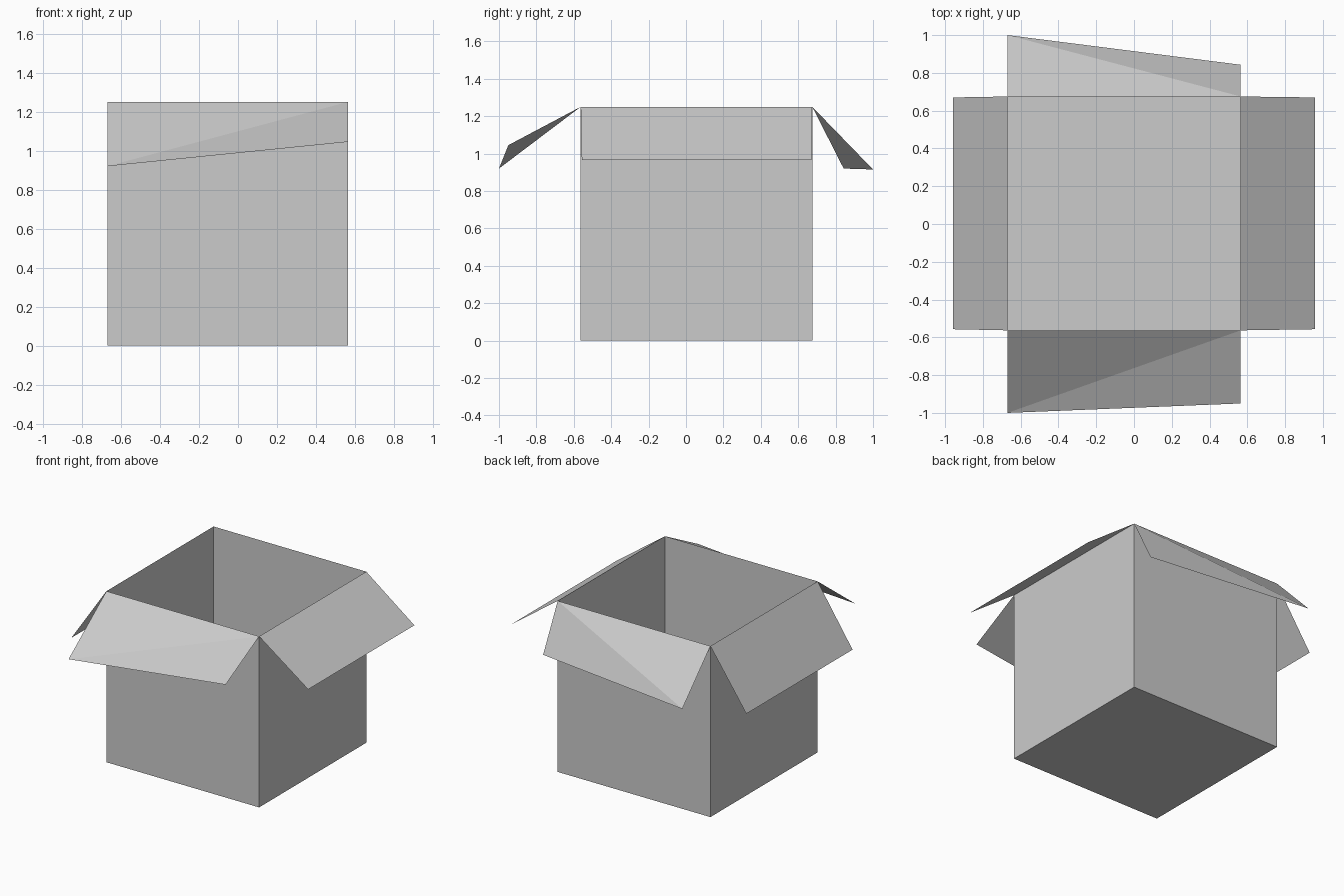
import bpy
import bmesh

cube = bpy.data.objects.get("Cube")
if cube:
    bpy.data.objects.remove(cube, do_unlink=True)

# Plain grey card
card = bpy.data.materials.new("grey_card")
card.use_nodes = True
grey = (0.6, 0.6, 0.6, 1)
card.diffuse_color = grey
card.node_tree.nodes["Principled BSDF"].inputs["Base Color"].default_value = grey

X0, X1 = -0.67, 0.565
Y0, Y1 = -0.563, 0.675
TOP = 1.25


def add_object(name, bm):
    mesh = bpy.data.meshes.new(name)
    bm.to_mesh(mesh)
    bm.free()
    mesh.materials.append(card)
    obj = bpy.data.objects.new(name, mesh)
    bpy.context.collection.objects.link(obj)


def add_flap(name, hinge_a, hinge_b, outer_b, outer_a):
    """Thin sheet folded along hinge a-b, creased from hinge b to outer a."""
    bm = bmesh.new()
    a, b = [bm.verts.new((*p, TOP)) for p in (hinge_a, hinge_b)]
    c, d = [bm.verts.new(p) for p in (outer_b, outer_a)]
    bm.faces.new((a, d, b))
    bm.faces.new((b, d, c))
    add_object(name, bm)


# Open box body: a cube without its lid
bm = bmesh.new()
bmesh.ops.create_cube(bm, size=1)
bmesh.ops.scale(bm, vec=(X1 - X0, Y1 - Y0, TOP), verts=bm.verts)
bmesh.ops.translate(bm, vec=((X0 + X1) / 2, (Y0 + Y1) / 2, TOP / 2), verts=bm.verts)
lid = [f for f in bm.faces if f.normal.z > 0.9]
bmesh.ops.delete(bm, geom=lid, context="FACES_ONLY")
add_object("box_body", bm)

# Four flaps folded outwards, each at its own angle
add_flap("front_flap", (X0, Y0), (X1, Y0), (X1, -0.95, 1.045), (X0, -1.0, 0.92))
add_flap("back_flap", (X0, Y1), (X1, Y1), (X1, 0.843, 0.92), (X0, 1.0, 0.915))
add_flap("left_flap", (X1, Y0), (X1, Y1), (0.957, 0.67, 0.965), (0.957, -0.557, 0.965))
add_flap("right_flap", (X0, Y0), (X0, Y1), (-0.957, 0.67, 0.83), (-0.957, -0.557, 0.83))
